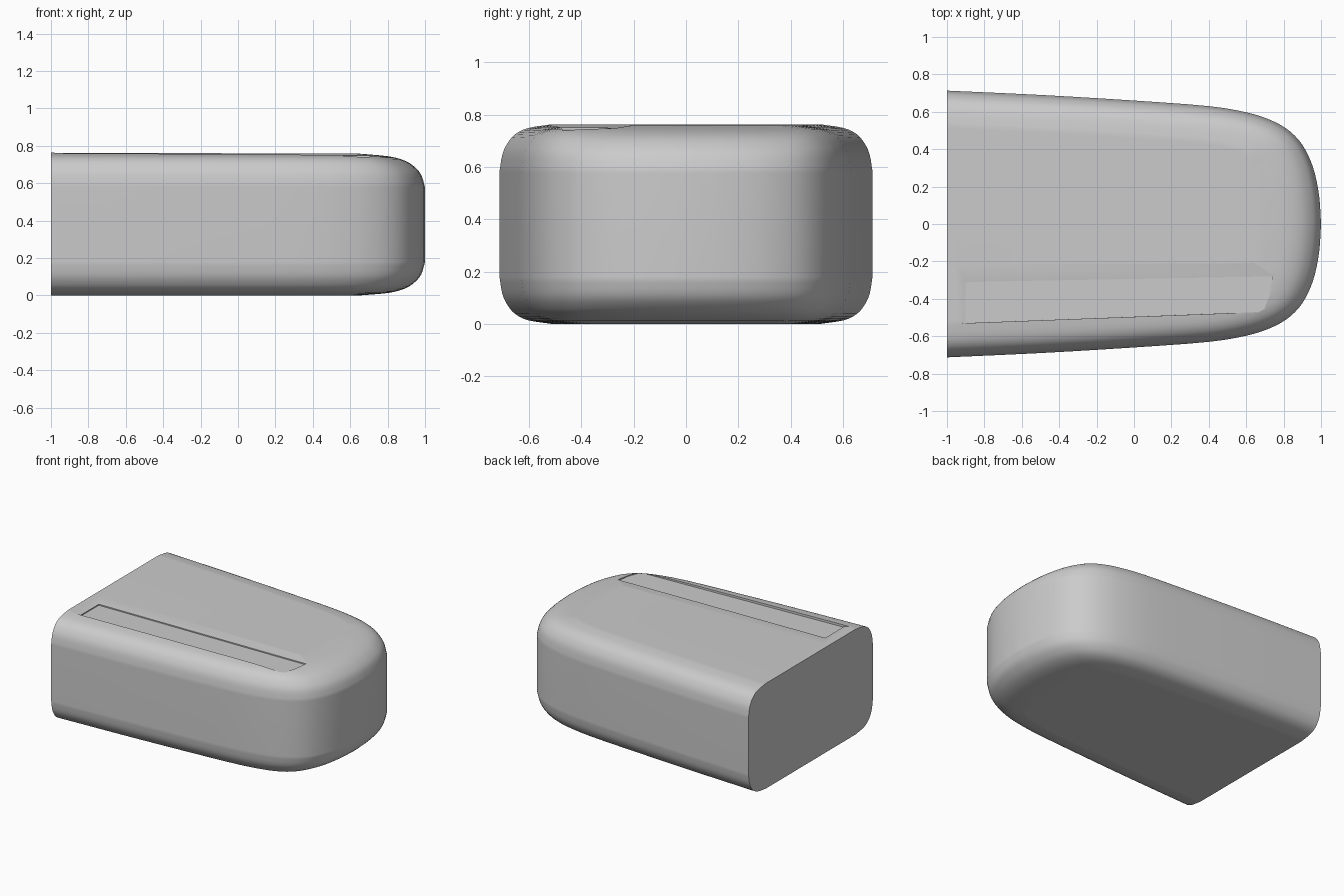
import bpy, bmesh
from mathutils import Vector

if "Cube" in bpy.data.objects:
    bpy.data.objects.remove(bpy.data.objects["Cube"])


def spline(pts, steps):
    """Catmull-Rom curve through 2D points."""
    p = [Vector(q) for q in pts]
    p = [2 * p[0] - p[1]] + p + [2 * p[-1] - p[-2]]
    out = []
    for i in range(1, len(p) - 2):
        a, b, c, d = p[i - 1:i + 3]
        for k in range(steps):
            t = k / steps
            out.append(0.5 * (2 * b + (c - a) * t + (2 * a - 5 * b + 4 * c - d) * t * t
                              + (3 * b - a - 3 * c + d) * t ** 3))
    return out + [p[-2]]


def top_z(x):
    return 0.763 - 0.003 * (x + 1)


def make(name, bm):
    bmesh.ops.recalc_face_normals(bm, faces=bm.faces)
    me = bpy.data.meshes.new(name)
    bm.to_mesh(me)
    bm.free()
    ob = bpy.data.objects.new(name, me)
    bpy.context.collection.objects.link(ob)
    return ob


# Plan outline: one side from the flat back to the nose, then mirrored
side = spline([(-1, .713), (-.5, .69), (0, .66), (.4, .63), (.6, .597), (.72, .56),
               (.81, .513), (.88, .45), (.93, .37), (.967, .27), (.991, .14), (1, 0)], 3)
plan = side + [Vector((p.x, -p.y)) for p in reversed(side[:-1])]

# Edge rounding: (inset, distance from the top or bottom plane)
rim = spline([(.2, 0), (.11, .014), (.06, .038), (.03, .073), (.011, .115), (0, .18)], 3)
layers = [(r.x, r.y, 0) for r in rim] + [(r.x, r.y, 1) for r in reversed(rim)]

# Body shell: inset outlines stacked from bottom to top
bm = bmesh.new()
rows = []
n = len(plan)
for inset, h, upper in layers:
    row = []
    for i, p in enumerate(plan):
        t = (plan[min(i + 1, n - 1)] - plan[max(i - 1, 0)]).normalized()
        nx, ny = -t.y, t.x
        if i in (0, n - 1):
            nx = 0
        x = max(-1, p.x - 1.75 * inset * nx)
        y = p.y - inset * ny
        row.append(bm.verts.new((x, y, top_z(x) - h if upper else h)))
    rows.append(row)
for a, b in zip(rows, rows[1:]):
    for i in range(n - 1):
        bm.faces.new((a[i], a[i + 1], b[i + 1], b[i]))
bm.faces.new(rows[0])
bm.faces.new(rows[-1])
back = bm.faces.new([r[0] for r in rows] + [r[-1] for r in reversed(rows)])
# Slightly softened back rim
bmesh.ops.bevel(bm, geom=list(back.edges), offset=.012, segments=3,
                profile=.5, affect='EDGES', clamp_overlap=True)
body = make("body_shell", bm)

# Shallow slot on top: short wall plus a soft shoulder on the inner side and ends
floor = [(-.9, -.31), (.74, -.28), (.725, -.38), (.69, -.47), (-.9, -.53)]
shoulder = [(-.96, -.21), (.78, -.2), (.745, -.38), (.695, -.472), (-.95, -.532)]
bm = bmesh.new()
loops = []
for pts, dz in ((floor, -.019), (floor, -.011), (shoulder, .001), (shoulder, .1)):
    loops.append([bm.verts.new((x, y, top_z(x) + dz)) for x, y in pts])
for a, b in zip(loops, loops[1:]):
    for i in range(5):
        j = (i + 1) % 5
        bm.faces.new((a[i], a[j], b[j], b[i]))
bm.faces.new(loops[0])
bm.faces.new(loops[-1])
cutter = make("slot_cutter", bm)
cutter.hide_render = True

# Cut the slot and shade
bpy.context.view_layer.objects.active = body
body.select_set(True)
cut = body.modifiers.new("slot", 'BOOLEAN')
cut.operation = 'DIFFERENCE'
cut.solver = 'EXACT'
cut.object = cutter
bpy.ops.object.modifier_apply(modifier=cut.name)
bpy.data.objects.remove(cutter)
bpy.ops.object.shade_smooth_by_angle(angle=0.6)
wn = body.modifiers.new("even_shading", 'WEIGHTED_NORMAL')
wn.keep_sharp = True
